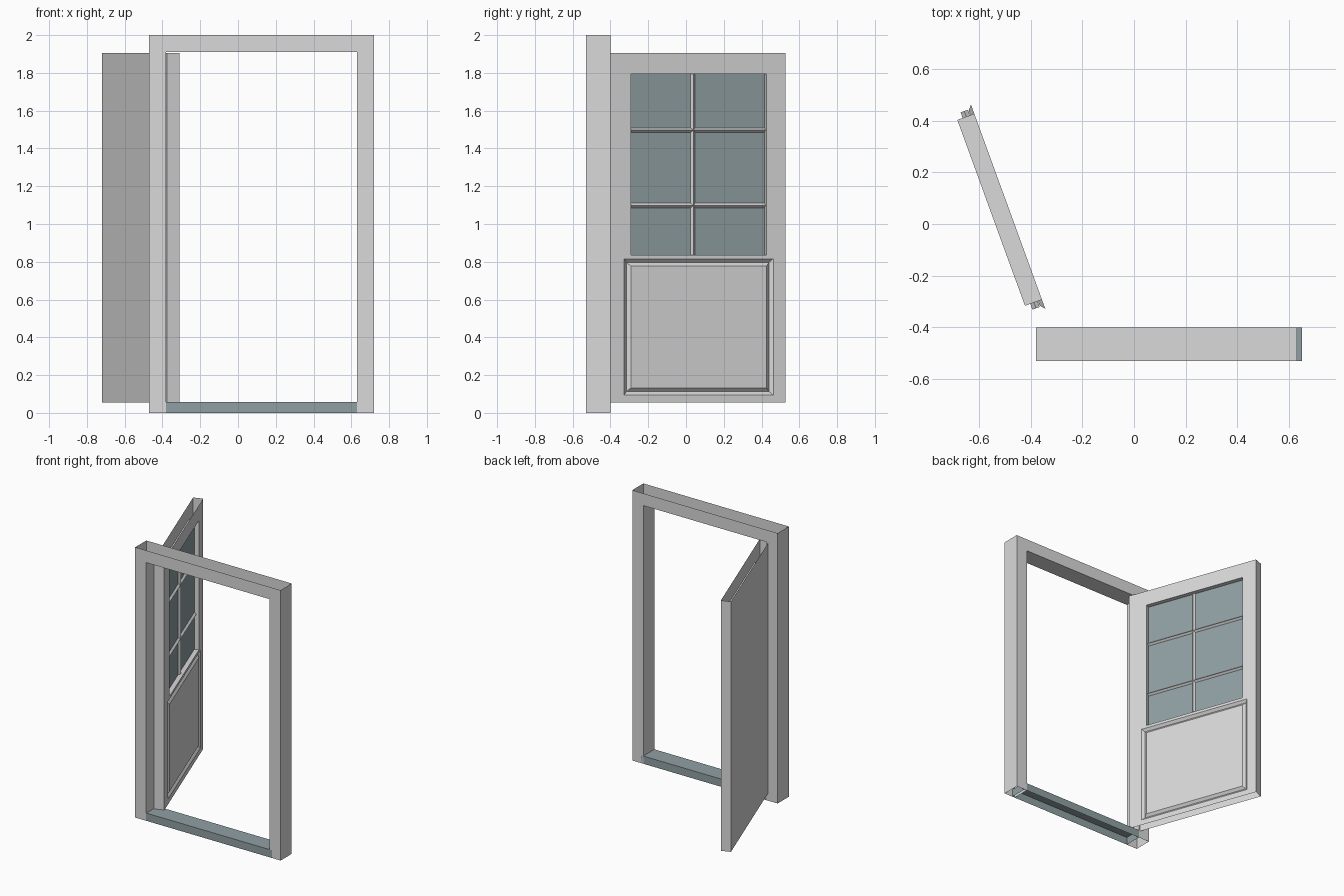
import bpy, bmesh, math
from mathutils import Matrix

if "Cube" in bpy.data.objects:
    bpy.data.objects.remove(bpy.data.objects["Cube"])


def material(name, rgb):
    m = bpy.data.materials.new(name)
    m.diffuse_color = (*rgb, 1)
    m.use_nodes = True
    m.node_tree.nodes["Principled BSDF"].inputs["Base Color"].default_value = m.diffuse_color
    return m


PAINT = material("pale grey paint", (0.70, 0.70, 0.70))
GLASS = material("blue grey glass", (0.28, 0.35, 0.37))


def finish(bm, name, mat, matrix=None):
    me = bpy.data.meshes.new(name)
    bm.to_mesh(me)
    bm.free()
    me.materials.append(mat)
    ob = bpy.data.objects.new(name, me)
    if matrix:
        ob.matrix_world = matrix
    bpy.context.collection.objects.link(ob)
    return ob


def rect(x0, x1, z0, z1, y):
    return [(x0, y, z0), (x1, y, z0), (x1, y, z1), (x0, y, z1)]


def loft(bm, rects, cap=False, sides=range(4)):
    """Bridge successive rectangles, optionally filling the last one."""
    rings = [[bm.verts.new(c) for c in r] for r in rects]
    for a, b in zip(rings, rings[1:]):
        for i in sides:
            j = (i + 1) % 4
            bm.faces.new((a[i], a[j], b[j], b[i]))
    if cap:
        bm.faces.new(rings[-1])


def extrude_profile(pts, y0, y1, name, mat, drop):
    """Extrude an x-z outline along y, then drop faces chosen by a rule."""
    bm = bmesh.new()
    f = bm.faces.new([bm.verts.new((x, y0, z)) for x, z in pts])
    r = bmesh.ops.extrude_face_region(bm, geom=[f], use_keep_orig=True)
    vs = [v for v in r["geom"] if isinstance(v, bmesh.types.BMVert)]
    bmesh.ops.translate(bm, verts=vs, vec=(0, y1 - y0, 0))
    bmesh.ops.recalc_face_normals(bm, faces=bm.faces)
    gone = [f for f in bm.faces if abs(f.normal.z) > 0.9 and drop(f.calc_center_median().z)]
    bmesh.ops.delete(bm, geom=gone, context="FACES")
    return finish(bm, name, mat)


# Door frame: hollow, open at the very top and at the feet
Y0, Y1 = -0.53, -0.40
extrude_profile([(-0.47, 0), (-0.38, 0), (-0.38, 1.91), (0.63, 1.91),
                 (0.63, 0), (0.72, 0), (0.72, 2), (-0.47, 2)],
                Y0, Y1, "door_frame", PAINT, lambda z: z < 0.01 or z > 1.99)

# Threshold, open underneath
extrude_profile([(-0.38, 0), (0.65, 0), (0.65, 0.057), (-0.38, 0.057)],
                Y0, Y1, "threshold", GLASS, lambda z: z < 0.01)

# Door leaf space: x along the width, -y the panelled side, swung open 110 degrees
W, T, ZB, ZT, ZM = 1.01, 0.07, 0.054, 1.906, 0.826
SWING = Matrix.Translation((-0.375, -0.445, 0)) @ Matrix.Rotation(math.radians(110), 4, "Z")
S0, S1, G0, G1 = 0.137, 0.902, 0.836, 1.794

# Door leaf: plain back, upright edges, window reveal and V-grooved panel
bm = bmesh.new()
back = rect(0, W, ZB, ZT, 0)
bm.faces.new([bm.verts.new(c) for c in reversed(back)])
loft(bm, [back, rect(0, W, ZB, ZT, -T)], sides=(1, 3))
loft(bm, [rect(0, W, ZM, ZT, -T), rect(S0, S1, G0, G1, -T), rect(S0, S1, G0, G1, 0)])
loft(bm, [rect(0, W, ZB, ZM, -T)] +
     [rect(S0 - d, S1 + d, 0.132 - d, 0.778 + d, y)
      for d, y in ((0.038, -T), (0.019, -T + 0.016), (0, -T))], cap=True)
finish(bm, "door_leaf", PAINT, SWING)

# Window pane
bm = bmesh.new()
bm.faces.new([bm.verts.new(c) for c in rect(S0, S1, G0, G1, -0.037)])
finish(bm, "window_pane", GLASS, SWING)


# Glazing bars with a diamond section
def bar(name, a, b, across):
    bm = bmesh.new()
    h, d = 0.012, 0.015
    loops = []
    for x, z in (a, b):
        loops.append([bm.verts.new(c) for c in (
            (x + across[0] * h, -0.037, z + across[1] * h), (x, -0.037 - d, z),
            (x - across[0] * h, -0.037, z - across[1] * h), (x, -0.037 + d, z))])
    for i in range(4):
        j = (i + 1) % 4
        bm.faces.new((loops[0][i], loops[0][j], loops[1][j], loops[1][i]))
    bmesh.ops.recalc_face_normals(bm, faces=bm.faces)
    finish(bm, name, PAINT, SWING)


for n, z in (("lower", 1.098), ("upper", 1.497)):
    bar(n + "_glazing_bar", (0.113, z), (0.925, z), (0, 1))
bar("upright_glazing_bar", (0.498, G0 - 0.02), (0.498, G1 + 0.02), (1, 0))
